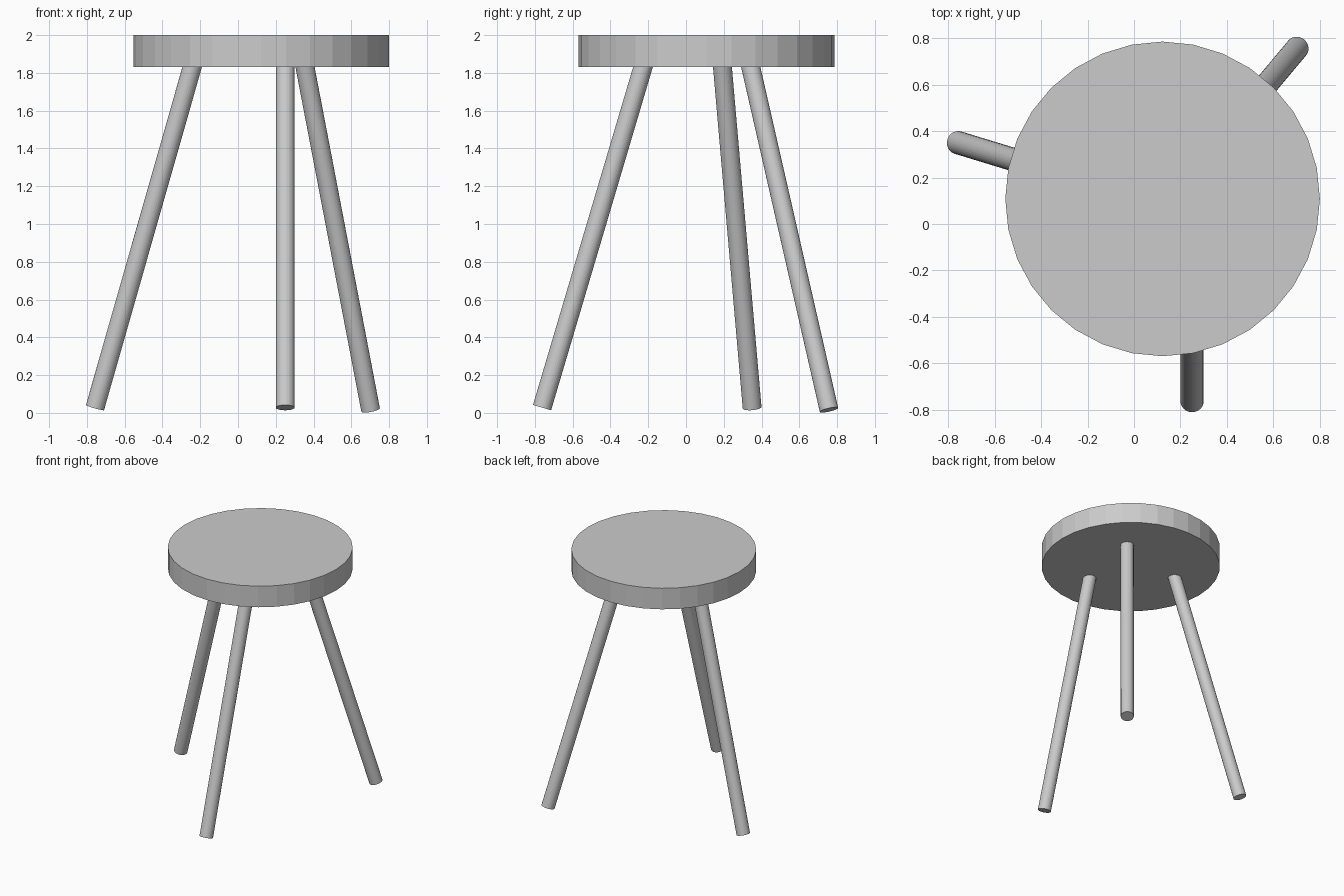
import bpy
from mathutils import Vector

if "Cube" in bpy.data.objects:
    bpy.data.objects.remove(bpy.data.objects["Cube"])


def cylinder(name, start, end, radius, sides=32):
    a, b = Vector(start), Vector(end)
    axis = b - a
    bpy.ops.mesh.primitive_cylinder_add(vertices=sides, radius=radius,
                                        depth=axis.length, location=(a + b) / 2)
    ob = bpy.context.object
    ob.name = name
    ob.rotation_euler = axis.to_track_quat('Z', 'Y').to_euler()
    return ob


# Round seat
bpy.ops.mesh.primitive_cylinder_add(vertices=32, radius=0.677, depth=0.17,
                                    location=(0.123, 0.108, 1.915))
bpy.context.object.name = "seat"

# Splayed legs: foot centre and centre at the seat underside
legs = {
    "left_leg": ((-0.757, 0.35, 0.028), (-0.243, 0.193, 1.83)),
    "front_leg": ((0.25, -0.762, 0.028), (0.25, -0.228, 1.83)),
    "back_right_leg": ((0.702, 0.757, 0.016), (0.355, 0.343, 1.83)),
}
for name, (foot, top) in legs.items():
    foot, top = Vector(foot), Vector(top)
    # tuck the top slightly into the seat
    cylinder(name, foot, foot.lerp(top, 1.02), 0.05)
